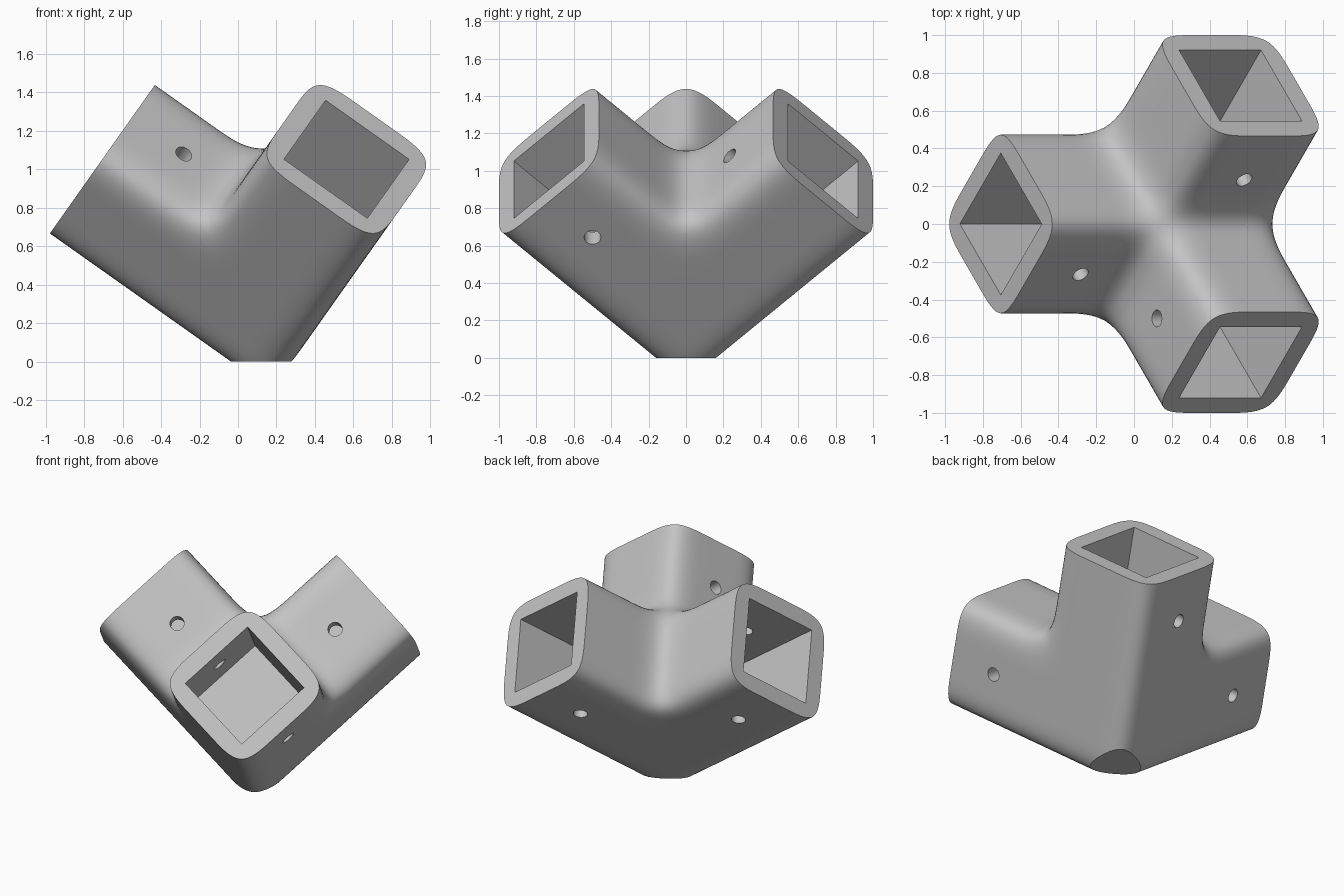
import bpy, bmesh, math
from itertools import product
from mathutils import Matrix, Vector

if "Cube" in bpy.data.objects:
    bpy.data.objects.remove(bpy.data.objects["Cube"])

W = 0.755        # tube width
L = 1.414        # arm length from the outer corner
S = 0.26         # edge softness
WALL = 0.112
HOLE_R = 0.045
HOLE_AT = (W + L) / 2

# Three perpendicular arm directions, standing on the shared corner
tilt = math.asin(1 / math.sqrt(3))
arms = [Vector((math.cos(tilt) * math.cos(math.radians(az)),
                math.cos(tilt) * math.sin(math.radians(az)),
                math.sin(tilt))) for az in (180, 300, 60)]
frame = Matrix(arms).transposed().to_4x4()
frame.translation = (0.141, 0, -0.2)


def new_object(name, bm):
    mesh = bpy.data.meshes.new(name)
    bm.to_mesh(mesh)
    bm.free()
    obj = bpy.data.objects.new(name, mesh)
    bpy.context.collection.objects.link(obj)
    return obj


def apply_modifiers(obj):
    graph = bpy.context.evaluated_depsgraph_get()
    mesh = bpy.data.meshes.new_from_object(obj.evaluated_get(graph))
    obj.modifiers.clear()
    obj.data = mesh


def cut(obj, bm):
    cutter = new_object("cutter", bm)
    cutter.hide_render = True
    mod = obj.modifiers.new("cut", "BOOLEAN")
    mod.operation = "DIFFERENCE"
    mod.solver = "EXACT"
    mod.object = cutter
    apply_modifiers(obj)
    bpy.data.objects.remove(cutter)


# Control cage: a corner block with three arms, open at the arm ends
grid = [0, S, W - S, W, W + S, L]
cells = {c for c in product(range(5), repeat=3) if sum(i < 3 for i in c) >= 2}
bm = bmesh.new()
verts = {}


def vert(key):
    if key not in verts:
        verts[key] = bm.verts.new([grid[i] for i in key])
    return verts[key]


for cell in cells:
    for axis, side in product(range(3), (0, 1)):
        near = list(cell)
        near[axis] += 2 * side - 1
        if tuple(near) in cells or near[axis] == 5:
            continue
        u, v = (axis + 1) % 3, (axis + 2) % 3
        corners = []
        for du, dv in ((0, 0), (1, 0), (1, 1), (0, 1)):
            key = list(cell)
            key[axis] += side
            key[u] += du
            key[v] += dv
            corners.append(vert(tuple(key)))
        bm.faces.new(corners if side else corners[::-1])
connector = new_object("corner_connector", bm)

# Round the edges and blend the inner corners
soft = connector.modifiers.new("rounding", "SUBSURF")
soft.levels = soft.render_levels = 3
apply_modifiers(connector)

# Stand it up, slice the flat foot, and cap the foot and arm ends
bm = bmesh.new()
bm.from_mesh(connector.data)
bm.transform(frame)
bmesh.ops.bisect_plane(bm, geom=bm.verts[:] + bm.edges[:] + bm.faces[:],
                       plane_co=(0, 0, 0), plane_no=(0, 0, -1), clear_outer=True)
bmesh.ops.holes_fill(bm, edges=[e for e in bm.edges if e.is_boundary], sides=0)
bmesh.ops.recalc_face_normals(bm, faces=bm.faces[:])
bm.to_mesh(connector.data)
bm.free()

# Square sockets, and a screw hole straight through each arm
for arm, across in ((0, 1), (1, 0), (2, 1)):
    size = Vector([W - 2 * WALL] * 3)
    centre = Vector([W / 2] * 3)
    size[arm] = L - W + 0.2
    centre[arm] = W + size[arm] / 2
    bm = bmesh.new()
    bmesh.ops.create_cube(bm, size=1, matrix=frame @ Matrix.Translation(centre)
                          @ Matrix.Diagonal(size).to_4x4())
    cut(connector, bm)

    centre[arm] = HOLE_AT
    direction = Vector([float(i == across) for i in range(3)])
    turn = direction.to_track_quat("Z", "Y").to_matrix().to_4x4()
    bm = bmesh.new()
    bmesh.ops.create_cone(bm, cap_ends=True, segments=24, radius1=HOLE_R,
                          radius2=HOLE_R, depth=W + 0.2,
                          matrix=frame @ Matrix.Translation(centre) @ turn)
    cut(connector, bm)

# One plain grey material
grey = bpy.data.materials.new("light_grey")
grey.use_nodes = True
colour = (0.55, 0.55, 0.55, 1)
grey.diffuse_color = colour
grey.node_tree.nodes["Principled BSDF"].inputs["Base Color"].default_value = colour
connector.data.materials.clear()
connector.data.materials.append(grey)
for face in connector.data.polygons:
    face.material_index = 0

bpy.ops.object.select_all(action="DESELECT")
connector.select_set(True)
bpy.context.view_layer.objects.active = connector
bpy.ops.object.shade_smooth_by_angle(angle=math.radians(30))
